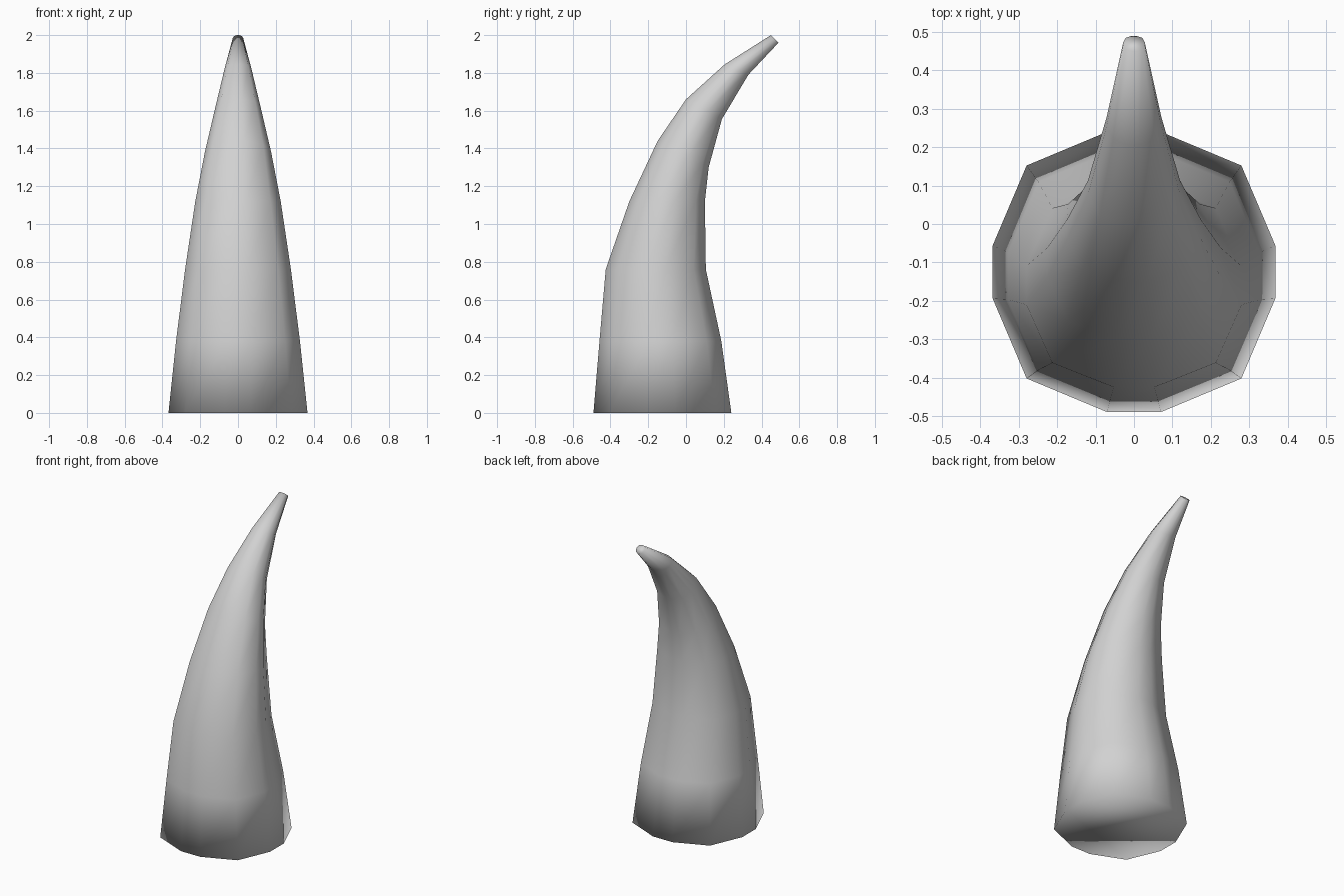
import bpy, bmesh
from mathutils import Vector

cube = bpy.data.objects.get("Cube")
if cube:
    bpy.data.objects.remove(cube, do_unlink=True)

# One plain grey for the whole horn
grey = bpy.data.materials.new("horn grey")
grey.use_nodes = True
colour = (0.64, 0.64, 0.64, 1.0)
grey.diffuse_color = colour
grey.node_tree.nodes["Principled BSDF"].inputs["Base Color"].default_value = colour

# Twelve-sided section: a square with broad chamfered corners
quarter = [(1.0, 0.19), (0.76, 0.76), (0.19, 1.0)]
section = quarter + [(-x, y) for x, y in reversed(quarter)]
section += [(-x, -y) for x, y in section]

# Stations along the horn: front (y, z), back (y, z), half width
stations = [
    ((-0.49, 0.0), (0.24, 0.0), 0.368),
    ((-0.458, 0.38), (0.187, 0.38), 0.328),
    ((-0.425, 0.76), (0.105, 0.76), 0.28),
    ((-0.30, 1.12), (0.10, 1.12), 0.226),
    ((-0.15, 1.44), (0.12, 1.30), 0.175),
    ((0.0, 1.66), (0.19, 1.555), 0.12),
    ((0.205, 1.845), (0.33, 1.79), 0.071),
    ((0.45, 2.0), (0.49, 1.96), 0.028),
]

# Loft the rings and close both ends
bm = bmesh.new()
rings = []
for front, back, half_width in stations:
    f, b = Vector((0, *front)), Vector((0, *back))
    middle, depth = (f + b) / 2, (b - f) / 2
    rings.append([bm.verts.new(middle + depth * v + Vector((half_width * u, 0, 0)))
                  for u, v in section])
for low, high in zip(rings, rings[1:]):
    for i in range(len(section)):
        j = (i + 1) % len(section)
        bm.faces.new((low[i], low[j], high[j], high[i]))
bm.faces.new(reversed(rings[0]))
bm.faces.new(rings[-1])
bmesh.ops.recalc_face_normals(bm, faces=bm.faces)
for face in bm.faces:
    face.smooth = True

mesh = bpy.data.meshes.new("horn")
bm.to_mesh(mesh)
bm.free()
mesh.materials.append(grey)
horn = bpy.data.objects.new("horn", mesh)
bpy.context.collection.objects.link(horn)
